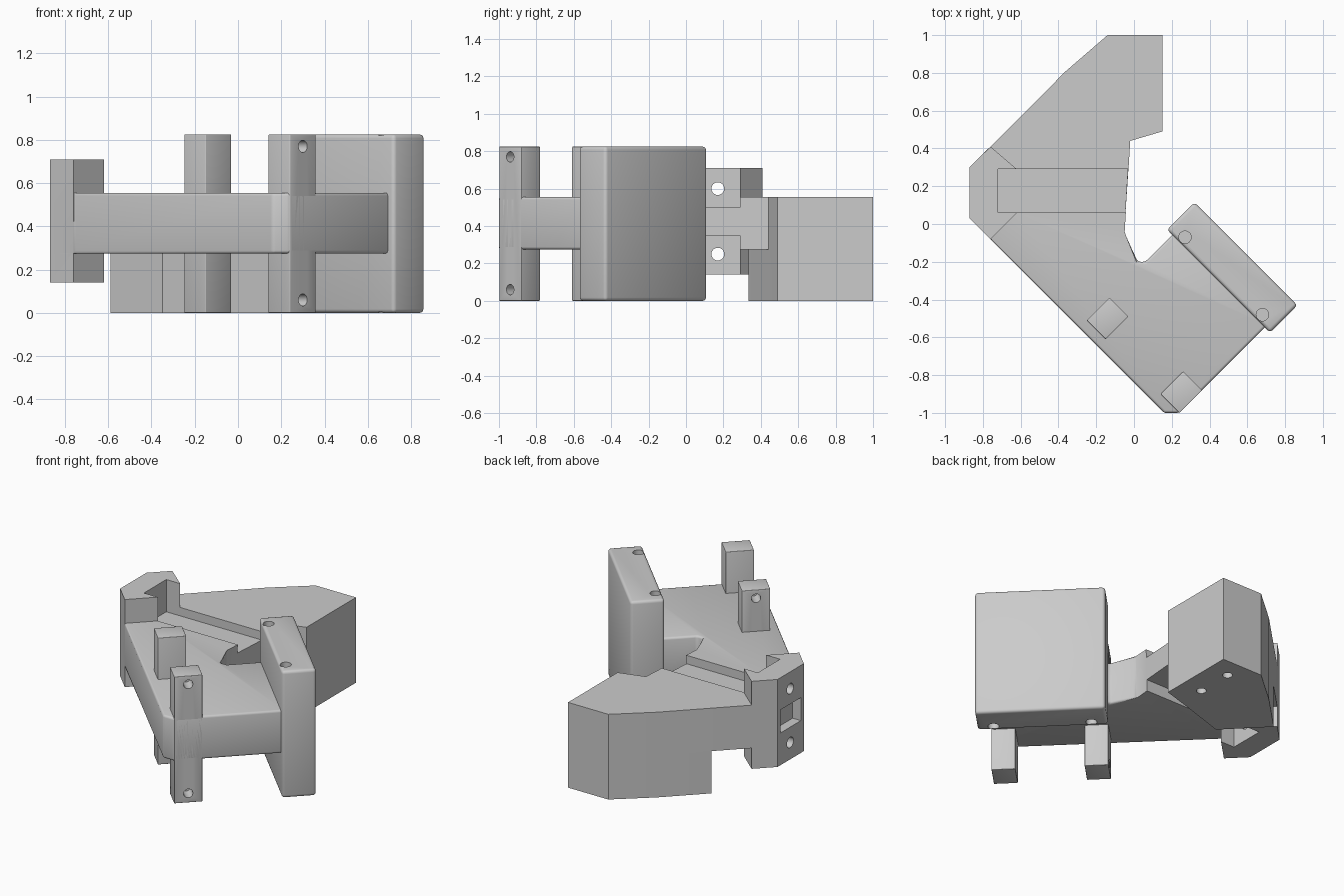
import bpy
import bmesh
from math import radians
from mathutils import Vector

if "Cube" in bpy.data.objects:
    bpy.data.objects.remove(bpy.data.objects["Cube"])

grey = bpy.data.materials.new("light_grey")
grey.use_nodes = True
GREY = (0.6, 0.6, 0.6, 1)
grey.diffuse_color = GREY
grey.node_tree.nodes["Principled BSDF"].inputs["Base Color"].default_value = GREY


def finish(bm, name):
    bmesh.ops.recalc_face_normals(bm, faces=bm.faces[:])
    mesh = bpy.data.meshes.new(name)
    bm.to_mesh(mesh)
    bm.free()
    mesh.materials.append(grey)
    obj = bpy.data.objects.new(name, mesh)
    bpy.context.collection.objects.link(obj)
    return obj


def prism(name, outline, low, high, bevel=0.0, rule=lambda v: True):
    """Extrude a plan outline; round the edges whose ends both pass the rule."""
    bm = bmesh.new()
    base = bm.faces.new([bm.verts.new((x, y, low)) for x, y in outline])
    top = bmesh.ops.extrude_face_region(bm, geom=[base])["geom"]
    moved = [g for g in top if isinstance(g, bmesh.types.BMVert)]
    bmesh.ops.translate(bm, verts=moved, vec=(0, 0, high - low))
    bmesh.ops.recalc_face_normals(bm, faces=bm.faces[:])
    if bevel:
        edges = [e for e in bm.edges if all(rule(v.co) for v in e.verts)]
        bmesh.ops.bevel(bm, geom=edges, offset=bevel, segments=3,
                        profile=0.5, affect='EDGES', clamp_overlap=True)
    return finish(bm, name)


def box(name, x0, x1, y0, y1, z0, z1):
    return prism(name, [(x0, y0), (x1, y0), (x1, y1), (x0, y1)], z0, z1)


def drill(centre, direction, length, radius=0.03):
    """Round cutter centred on a point and running along a direction."""
    bm = bmesh.new()
    bmesh.ops.create_cone(bm, cap_ends=True, segments=32, radius1=radius,
                          radius2=radius, depth=length)
    turn = Vector((0, 0, 1)).rotation_difference(Vector(direction))
    bmesh.ops.rotate(bm, verts=bm.verts[:], matrix=turn.to_matrix())
    bmesh.ops.translate(bm, verts=bm.verts[:], vec=centre)
    return finish(bm, "drill_cutter")


def combine(obj, tools, operation):
    """Apply a boolean with each tool, then discard the tools."""
    bpy.context.view_layer.objects.active = obj
    for tool in tools:
        mod = obj.modifiers.new("boolean", 'BOOLEAN')
        mod.operation, mod.solver, mod.object = operation, 'EXACT', tool
        bpy.ops.object.modifier_apply(modifier=mod.name)
        bpy.data.objects.remove(tool)


def smooth(obj):
    bpy.ops.object.select_all(action='DESELECT')
    obj.select_set(True)
    bpy.context.view_layer.objects.active = obj
    bpy.ops.object.shade_smooth_by_angle(angle=radians(35))


PLATE_LOW, PLATE_TOP, TALL = 0.275, 0.555, 0.825

# Main plate with its bent outline and inner throat
body = prism("main_body", [
    (-0.87, 0.03), (-0.76, -0.08), (0.16, -1), (0.24, -1), (0.71, -0.53),
    (0.22, -0.04), (0.06, -0.2), (0.02, -0.2), (-0.05, -0.05), (-0.02, 0.44),
    (0.15, 0.49), (0.15, 1), (-0.14, 1), (-0.36, 0.81), (-0.76, 0.41),
    (-0.87, 0.3)], PLATE_LOW, PLATE_TOP, 0.014, lambda v: v.y < -0.02)

# Deep rear block under the plate
rear = prism("rear_block", [
    (-0.35, 0.335), (-0.02, 0.44), (0.15, 0.49), (0.15, 1), (-0.14, 1),
    (-0.36, 0.81), (-0.59, 0.58)], 0, PLATE_LOW)

# Side bracket rising above and below the plate
bracket = prism("side_bracket", [
    (-0.87, 0.03), (-0.76, -0.08), (-0.62, 0.06), (-0.62, 0.29),
    (-0.76, 0.41), (-0.87, 0.3)], 0.14, 0.71)
combine(body, [rear, bracket], 'UNION')

# Long grooves on both sides, the outer pocket and the screw holes
cuts = [box("upper_groove", -0.72, 0.01, 0.06, 0.29, 0.5, 0.9),
        box("lower_groove", -0.72, 0.01, 0.06, 0.29, -0.1, 0.35),
        box("outer_pocket", -0.95, -0.81, 0.06, 0.27, 0.35, 0.5)]
cuts += [drill((-0.8, 0.17, z), (1, 0, 0), 0.3, 0.034) for z in (0.25, 0.6)]
cuts += [drill((0.01, y, 0), (0, 0, 1), 0.24) for y in (0.63, 0.87)]
combine(body, cuts, 'DIFFERENCE')
smooth(body)

# Tall end block with holes in top and bottom
end_block = prism("tall_end_block", [
    (0.175, -0.03), (0.72, -0.575), (0.865, -0.43), (0.32, 0.115)],
    0, TALL, 0.018)
combine(end_block, [drill((x, y, z), (0, 0, 1), 0.24, 0.033)
                    for x, y in ((0.27, -0.07), (0.68, -0.48))
                    for z in (0, TALL)], 'DIFFERENCE')
smooth(end_block)

# Two square posts, each drilled from its outward side
for name, cx, cy, side in (("front_post", 0.25, -0.89, 1),
                           ("inner_post", -0.14, -0.5, -1)):
    post = prism(name, [(cx - 0.01, cy - 0.11), (cx + 0.11, cy + 0.01),
                        (cx + 0.01, cy + 0.11), (cx - 0.11, cy - 0.01)],
                 0, TALL, 0.004)
    out = Vector((side, -side, 0)).normalized()
    centre = Vector((cx, cy, 0)) + out * 0.08
    combine(post, [drill(centre + Vector((0, 0, z)), out, 0.2, 0.028)
                   for z in (0.06, 0.77)], 'DIFFERENCE')
    smooth(post)
